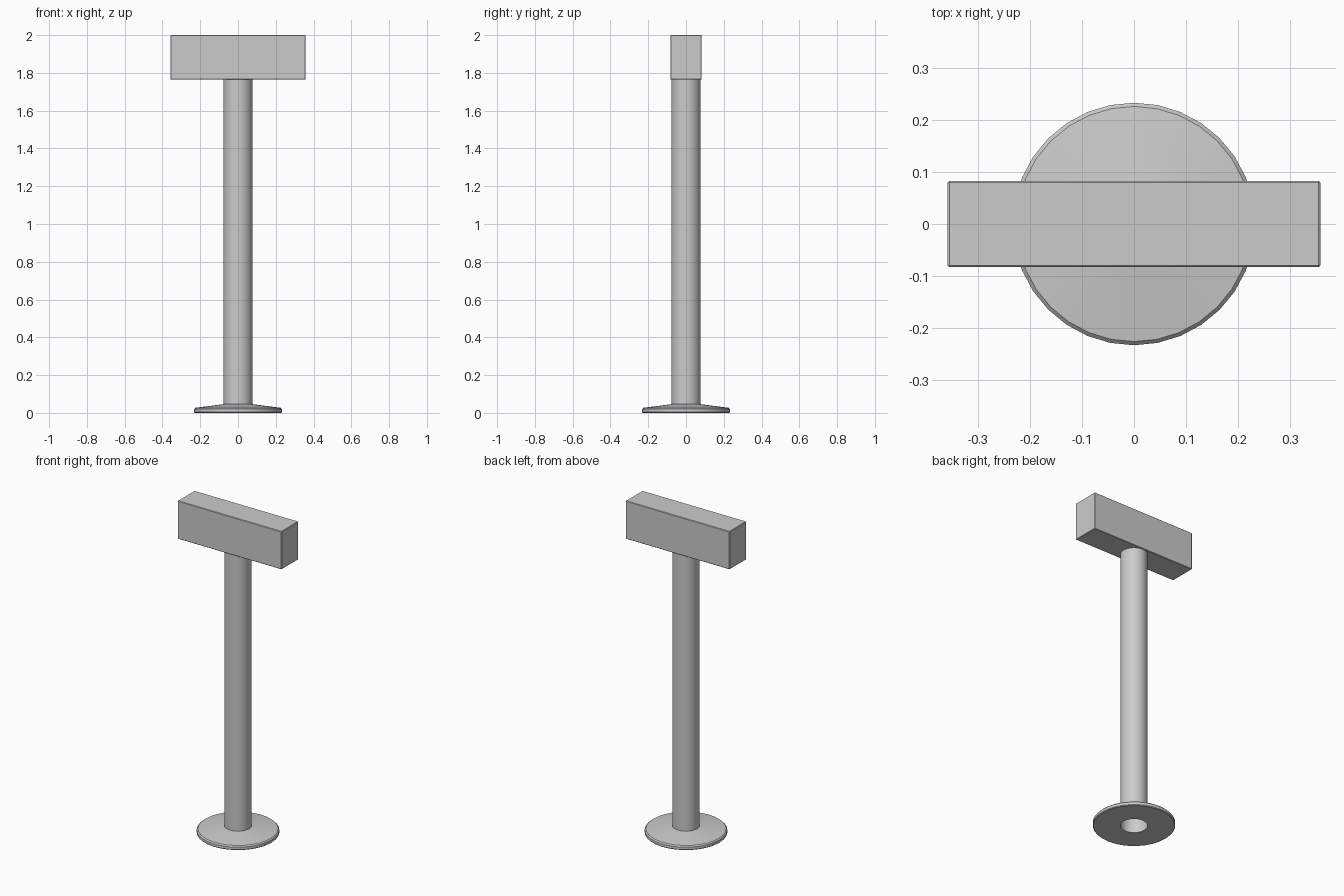
import bpy, bmesh, math

if "Cube" in bpy.data.objects:
    bpy.data.objects.remove(bpy.data.objects["Cube"])

SIDES = 32


def lathe(name, profile):
    """Revolve an open (radius, z) profile around the z axis."""
    bm = bmesh.new()
    rings = []
    for r, z in profile:
        rings.append([bm.verts.new((r * math.cos(2 * math.pi * i / SIDES),
                                    r * math.sin(2 * math.pi * i / SIDES), z))
                      for i in range(SIDES)])
    for a, b in zip(rings, rings[1:]):
        for i in range(SIDES):
            j = (i + 1) % SIDES
            bm.faces.new((a[i], a[j], b[j], b[i]))
    return finish(name, bm)


def finish(name, bm):
    mesh = bpy.data.meshes.new(name)
    bm.to_mesh(mesh)
    bm.free()
    ob = bpy.data.objects.new(name, mesh)
    bpy.context.collection.objects.link(ob)
    bpy.ops.object.select_all(action='DESELECT')
    ob.select_set(True)
    bpy.context.view_layer.objects.active = ob
    bpy.ops.object.shade_smooth_by_angle(angle=math.radians(30))
    return ob


# Floor flange: shallow cone with a softened rim, open in the middle
lathe("base_flange", [(0.077, 0.0), (0.229, 0.0), (0.233, 0.004),
                      (0.233, 0.02), (0.226, 0.027), (0.077, 0.046)])

# Hollow post, closed at the top by the head
lathe("post", [(0.077, 0.0), (0.077, 1.766)])

# Rectangular head with a fine edge bevel
bm = bmesh.new()
bmesh.ops.create_cube(bm, size=1)
bmesh.ops.scale(bm, vec=(0.716, 0.166, 0.236), verts=bm.verts)
bmesh.ops.translate(bm, vec=(0, 0, 1.882), verts=bm.verts)
bmesh.ops.bevel(bm, geom=bm.edges[:], offset=0.003, segments=1, affect='EDGES')
finish("head_block", bm)
